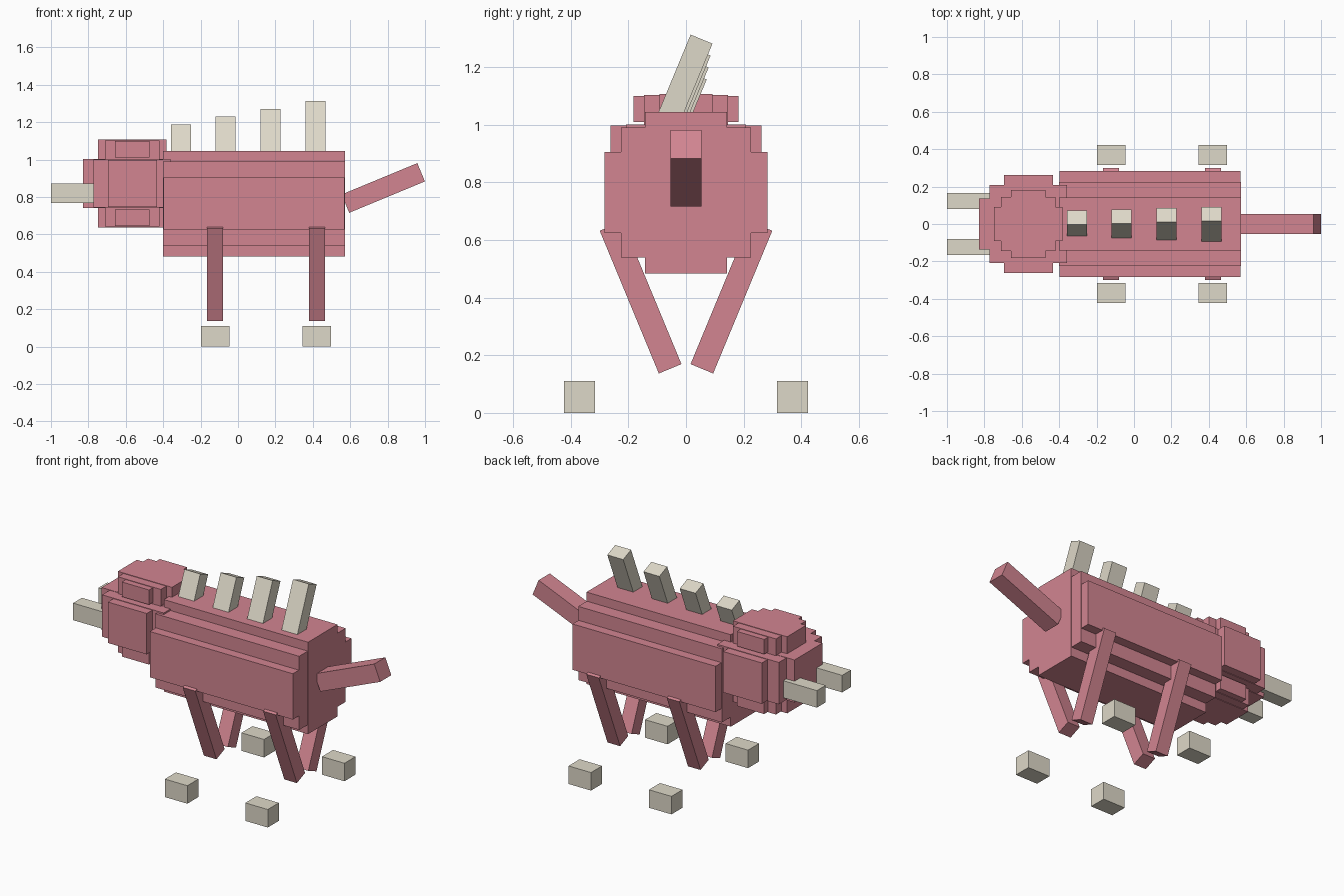
import bpy
from math import radians, sin, cos
from mathutils import Matrix, Vector

cube = bpy.data.objects.get("Cube")
if cube:
    bpy.data.objects.remove(cube, do_unlink=True)


def material(name, rgb):
    mat = bpy.data.materials.new(name)
    mat.use_nodes = True
    mat.diffuse_color = (*rgb, 1)
    mat.node_tree.nodes["Principled BSDF"].inputs["Base Color"].default_value = (*rgb, 1)
    return mat


PINK = material("dusty pink", (0.645, 0.235, 0.283))
CREAM = material("bone cream", (0.73, 0.69, 0.58))
TILT = radians(22.5)


def box(name, centre, size, mat, rotation=(0, 0, 0)):
    """Flat-faced box with its size baked into the mesh."""
    bpy.ops.mesh.primitive_cube_add(size=1, location=centre, rotation=rotation)
    obj = bpy.context.object
    obj.name = name
    obj.data.transform(Matrix.Diagonal((*size, 1)))
    obj.data.materials.append(mat)
    return obj


def span(name, x, y, z, mat):
    """Box given by its extent along each axis."""
    lims = (x, y, z)
    return box(name, [(a + b) / 2 for a, b in lims], [b - a for a, b in lims], mat)


# Body: three crossed slabs forming a stepped barrel
for name, hy, z, inset in (("body_wide", 0.283, (0.625, 0.905), 0.004),
                           ("body_middle", 0.225, (0.54, 0.99), 0.002),
                           ("body_tall", 0.142, (0.483, 1.045), 0)):
    span(name, (-0.402 + inset, 0.573 - inset), (-hy, hy), z, PINK)

# Head: a stepped ball, broad around its middle and narrow at top and bottom
HEAD_X, HEAD_Z = -0.565, 0.872
for name, hx, hy, hz in (("head_long", 0.263, 0.135, 0.13),
                         ("head_square", 0.208, 0.208, 0.128),
                         ("head_broad", 0.131, 0.262, 0.125),
                         ("crown_long", 0.183, 0.092, 0.234),
                         ("crown_square", 0.145, 0.145, 0.231)):
    box(name, (HEAD_X, 0, HEAD_Z), (2 * hx, 2 * hy, 2 * hz), PINK)
for name, side in (("crown_broad_top", 1), ("crown_broad_bottom", -1)):
    box(name, (HEAD_X, 0, HEAD_Z + side * 0.183), (0.184, 0.366, 0.09), PINK)

# Tusks, legs and feet on both sides
for side, label in ((1, "left"), (-1, "right")):
    box(label + "_tusk", (-0.88, side * 0.122, 0.82), (0.24, 0.085, 0.104), CREAM)
    for end, x in (("front", -0.122), ("back", 0.422)):
        up = Vector((0, side * sin(TILT), cos(TILT)))
        foot_end = Vector((x, side * 0.055, 0.153))
        box(f"{end}_{label}_leg", foot_end + up * 0.268, (0.085, 0.085, 0.536),
            PINK, (-side * TILT, 0, 0))
        box(f"{end}_{label}_foot", (x, side * 0.37, 0.055), (0.152, 0.107, 0.11), CREAM)

# Back spikes, growing taller towards the tail
for i in range(4):
    t = i / 3
    length = 0.16 + 0.13 * t
    top = Vector((-0.306 + 0.72 * t, 0.034 + 0.02 * t, 1.173 + 0.124 * t))
    down = Vector((0, -sin(TILT), -cos(TILT)))
    box(f"back_spike_{i + 1}", top + down * length / 2, (0.107, 0.082, length),
        CREAM, (-TILT, 0, 0))

# Tail: raised at its tip
along = Vector((cos(TILT), 0, sin(TILT)))
box("tail", Vector((0.979, 0, 0.932)) - along * 0.219, (0.438, 0.108, 0.106),
    PINK, (0, -TILT, 0))
